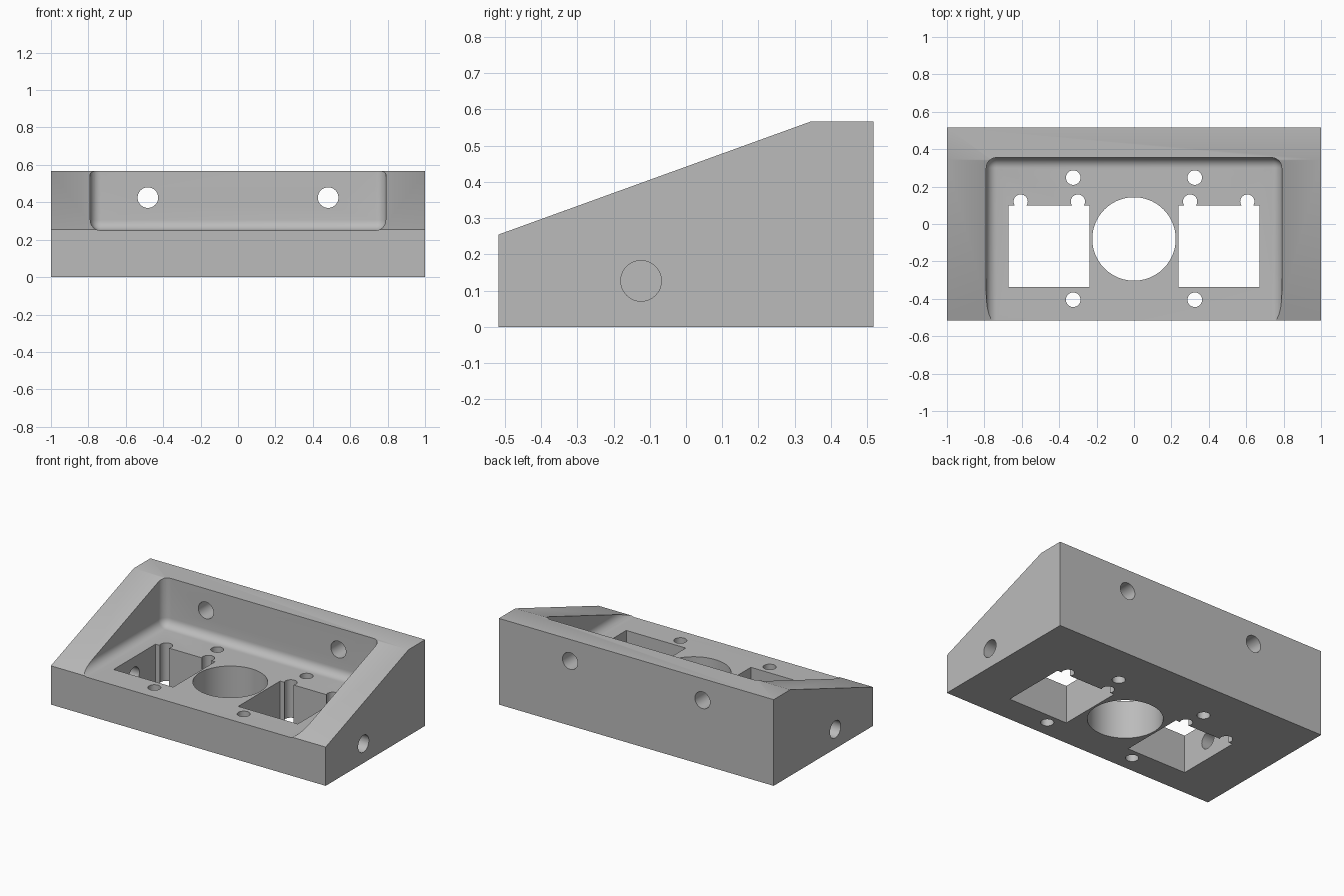
import bpy
import bmesh
from math import radians
from mathutils import Matrix, Vector

cube = bpy.data.objects.get("Cube")
if cube:
    bpy.data.objects.remove(cube, do_unlink=True)

HALF_Y, TOP = 0.517, 0.567
FLOOR, FRONT_TOP = 0.25, 0.255


def finish(bm, name):
    bmesh.ops.recalc_face_normals(bm, faces=bm.faces)
    mesh = bpy.data.meshes.new(name)
    bm.to_mesh(mesh)
    bm.free()
    obj = bpy.data.objects.new(name, mesh)
    bpy.context.collection.objects.link(obj)
    return obj


def box(name, low, high, bevel=0):
    bm = bmesh.new()
    low, high = Vector(low), Vector(high)
    place = Matrix.Translation((low + high) / 2) @ Matrix.Diagonal((high - low).to_4d())
    bmesh.ops.create_cube(bm, size=1, matrix=place)
    if bevel:
        bmesh.ops.bevel(bm, geom=bm.edges[:], offset=bevel, segments=8,
                        profile=0.5, affect='EDGES')
    return finish(bm, name)


def drill(name, center, radius, depth, axis='Z', sides=48):
    turn = {'X': Matrix.Rotation(radians(90), 4, 'Y'),
            'Y': Matrix.Rotation(radians(90), 4, 'X'),
            'Z': Matrix.Identity(4)}[axis]
    bm = bmesh.new()
    bmesh.ops.create_cone(bm, cap_ends=True, segments=sides, radius1=radius,
                          radius2=radius, depth=depth,
                          matrix=Matrix.Translation(center) @ turn)
    return finish(bm, name)


def cut(target, cutter):
    cutter.hide_render = True
    mod = target.modifiers.new("cut", 'BOOLEAN')
    mod.operation = 'DIFFERENCE'
    mod.solver = 'EXACT'
    mod.object = cutter
    bpy.context.view_layer.objects.active = target
    bpy.ops.object.modifier_apply(modifier=mod.name)
    bpy.data.objects.remove(cutter, do_unlink=True)


# Wedge body: side profile extruded across the width
profile = [(-HALF_Y, 0), (HALF_Y, 0), (HALF_Y, TOP), (0.345, TOP), (-HALF_Y, FRONT_TOP)]
bm = bmesh.new()
side = bm.faces.new([bm.verts.new((-1, y, z)) for y, z in profile])
sweep = bmesh.ops.extrude_face_region(bm, geom=[side])
bmesh.ops.translate(bm, vec=(2, 0, 0),
                    verts=[v for v in sweep["geom"] if isinstance(v, bmesh.types.BMVert)])
body = finish(bm, "wedge_housing")

# Rounded recess, open at the front and top
cut(body, box("recess", (-0.79, -1, FLOOR), (0.79, 0.355, 1), bevel=0.055))

# Large round opening in the floor
cut(body, drill("round_opening", (0, -0.08, 0.2), 0.223, 1, sides=96))

for s in (-1, 1):
    # Square windows with two round relief notches each
    x1, x2 = sorted((s * 0.237, s * 0.67))
    cut(body, box("window", (x1, -0.336, -0.2), (x2, 0.1, 0.6)))
    for x in (0.3, 0.606):
        cut(body, drill("notch", (s * x, 0.12, 0.2), 0.038, 1))
    # Floor screw holes
    for y in (0.248, -0.405):
        cut(body, drill("screw_hole", (s * 0.325, y, 0.2), 0.039, 1))
    # Back wall hole and side hole leading into the window
    cut(body, drill("back_hole", (s * 0.482, 0.45, 0.425), 0.055, 0.4, 'Y'))
    cut(body, drill("side_hole", (s * 0.85, -0.124, 0.127), 0.056, 0.5, 'X'))

# Plain grey finish
grey = bpy.data.materials.new("plain grey")
grey.use_nodes = True
colour = (0.5, 0.5, 0.5, 1)
grey.diffuse_color = colour
grey.node_tree.nodes["Principled BSDF"].inputs["Base Color"].default_value = colour
body.data.materials.clear()
body.data.materials.append(grey)

bpy.ops.object.select_all(action='DESELECT')
body.select_set(True)
bpy.context.view_layer.objects.active = body
bpy.ops.object.shade_smooth_by_angle(angle=radians(30))
